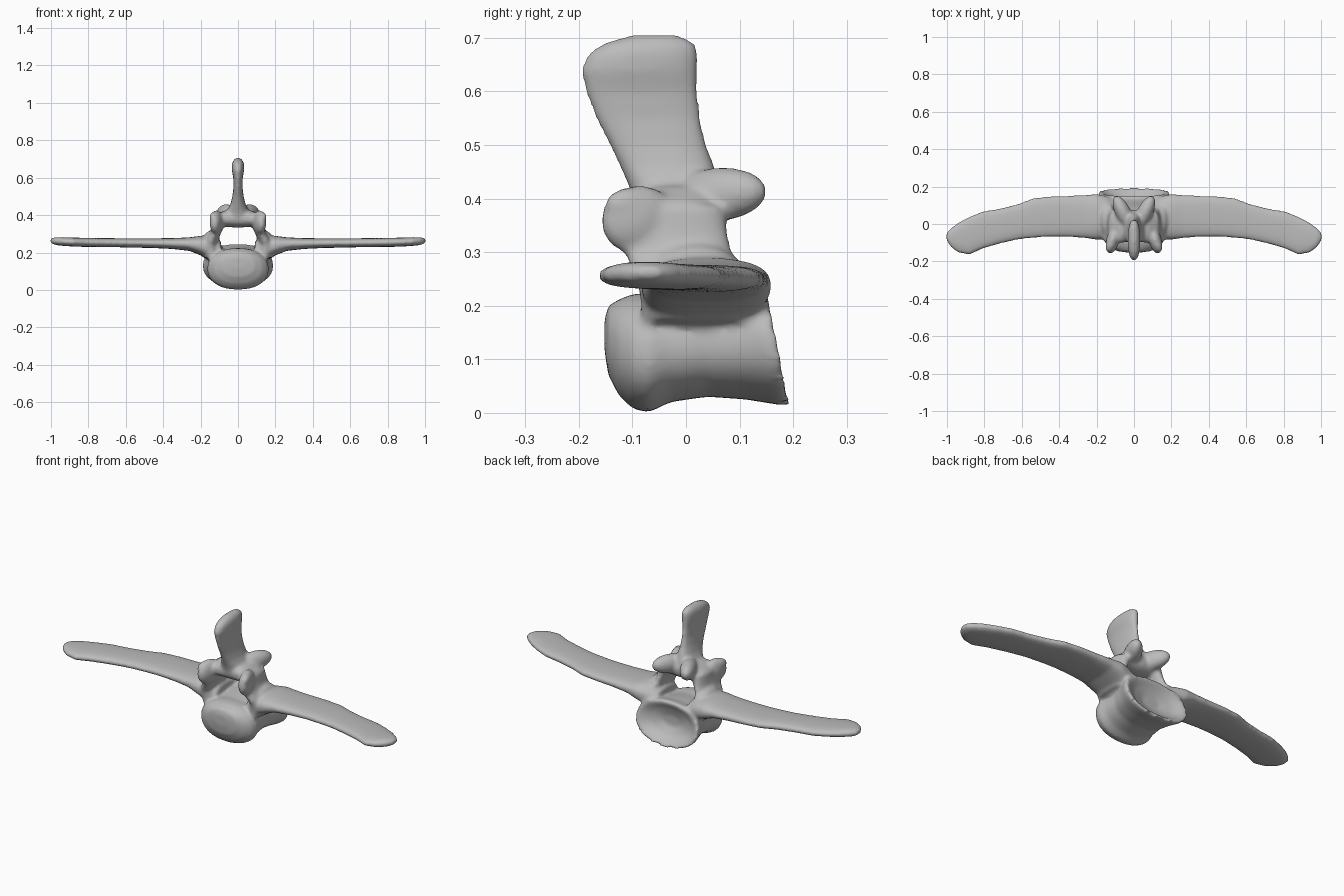
import bpy
import bmesh
from math import cos, sin, tau, copysign
from mathutils import Vector, Matrix

cube = bpy.data.objects.get("Cube")
if cube:
    bpy.data.objects.remove(cube)

bone = bpy.data.materials.new("bone_grey")
bone.use_nodes = True
grey = (0.5, 0.5, 0.5, 1)
bone.diffuse_color = grey
bone.node_tree.nodes["Principled BSDF"].inputs["Base Color"].default_value = grey

bm = bmesh.new()


def loft(axis, rings, side=1, power=1.0, tilt=0.0, n=36):
    """Closed skin through oval rings: (position, centre a, half a, centre b, half b)."""
    loops = []
    for t, ca, ha, cb, hb, *lean in rings:
        loop = []
        for i in range(n):
            c, s = cos(tau * i / n), sin(tau * i / n)
            a = ca + ha * copysign(abs(c) ** power, c)
            b = cb + hb * copysign(abs(s) ** power, s)
            p = t + (lean[0] if lean else tilt) * (b - cb)
            co = {"X": (p, a, b), "Y": (a, p, b), "Z": (a, b, p)}[axis]
            loop.append(bm.verts.new((co[0] * side, co[1], co[2])))
        loops.append(loop)
    faces = [bm.faces.new((l[i], l[(i + 1) % n], m[(i + 1) % n], m[i]))
             for l, m in zip(loops, loops[1:]) for i in range(n)]
    faces += [bm.faces.new(loops[0]), bm.faces.new(loops[-1])]
    bmesh.ops.recalc_face_normals(bm, faces=faces)


def knob(start, end, size, side):
    """Ellipsoid lying along the line from start to end."""
    a, b = Vector(start), Vector(end)
    turn = (b - a).to_track_quat("Y", "Z").to_matrix().to_4x4()
    scale = Matrix.Diagonal((size[0], (b - a).length / 2, size[1], 1))
    made = bmesh.ops.create_uvsphere(bm, u_segments=24, v_segments=16, radius=1,
                                     matrix=Matrix.Translation((a + b) / 2) @ turn @ scale)
    for v in made["verts"]:
        v.co.x *= side
    bmesh.ops.recalc_face_normals(bm, faces=list({f for v in made["verts"] for f in v.link_faces}))


# Centrum: domed front, waisted middle, hollow back face
loft("Y", [(-.152, 0, .04, .145, .03), (-.145, 0, .09, .135, .065),
           (-.125, 0, .13, .122, .09), (-.1, 0, .155, .115, .107),
           (-.07, 0, .165, .112, .112), (-.03, 0, .157, .12, .1),
           (.04, 0, .155, .13, .1), (.1, 0, .17, .13, .105, -.1),
           (.15, 0, .188, .13, .115, -.2), (.172, 0, .188, .13, .115, -.2),
           (.168, 0, .17, .13, .1, -.2), (.14, 0, .12, .13, .07, -.1),
           (.12, 0, .05, .13, .03)], power=.9)

# Spinous process: thin forward-leaning blade with a thicker top
loft("Z", [(.36, 0, .075, -.01, .08), (.42, 0, .06, -.02, .085),
           (.46, 0, .04, -.035, .088), (.5, 0, .03, -.052, .09),
           (.55, 0, .024, -.071, .098), (.6, 0, .025, -.083, .105),
           (.64, 0, .033, -.087, .109), (.67, 0, .033, -.08, .103),
           (.69, 0, .027, -.068, .085), (.705, 0, .012, -.058, .045)], power=.85)

# Roof of the arch
loft("X", [(-.125, -.02, .06, .37, .025), (-.08, -.015, .085, .38, .042),
           (0, -.01, .085, .385, .052), (.08, -.015, .085, .38, .042),
           (.125, -.02, .06, .37, .025)], power=.8)

for side in (1, -1):
    # Transverse process: long flat wing swept to the front
    loft("X", [(.09, .035, .1, .2, .06), (.15, .035, .115, .223, .065),
               (.2, .038, .122, .237, .052), (.26, .04, .115, .245, .036),
               (.35, .041, .11, .248, .029), (.45, .04, .108, .25, .026),
               (.54, .032, .106, .251, .025), (.62, .012, .095, .252, .024),
               (.72, -.012, .094, .253, .024), (.81, -.033, .1, .254, .024),
               (.88, -.063, .102, .256, .024), (.94, -.073, .08, .259, .023),
               (.98, -.073, .05, .261, .02), (1.003, -.068, .02, .262, .01)],
         side, power=.8)
    # Pedicle: wall beside the canal
    loft("Z", [(.17, .14, .045, .03, .11), (.24, .15, .042, .025, .115),
               (.27, .14, .036, .005, .108), (.3, .122, .029, -.015, .1),
               (.34, .107, .034, -.015, .092), (.385, .09, .045, -.015, .09)],
         side, power=.85)
    # Front and rear joint processes
    knob((.1, -.02, .37), (.13, -.158, .35), (.034, .065), side)
    knob((.09, -.03, .385), (.142, -.15, .39), (.028, .035), side)
    knob((.015, -.03, .4), (.1, .15, .415), (.042, .05), side)
    # Flare where the wing meets the wall
    knob((.14, -.07, .27), (.15, .1, .27), (.04, .045), side)

mesh = bpy.data.meshes.new("vertebra")
bm.to_mesh(mesh)
bm.free()
mesh.materials.append(bone)
body = bpy.data.objects.new("vertebra", mesh)
bpy.context.collection.objects.link(body)

# Fuse the parts into one soft skin
fuse = body.modifiers.new("fuse", "REMESH")
fuse.mode = "VOXEL"
fuse.voxel_size = .008
fuse.use_smooth_shade = True
soften = body.modifiers.new("soften", "SMOOTH")
soften.factor = .5
soften.iterations = 8
for p in mesh.polygons:
    p.use_smooth = True
